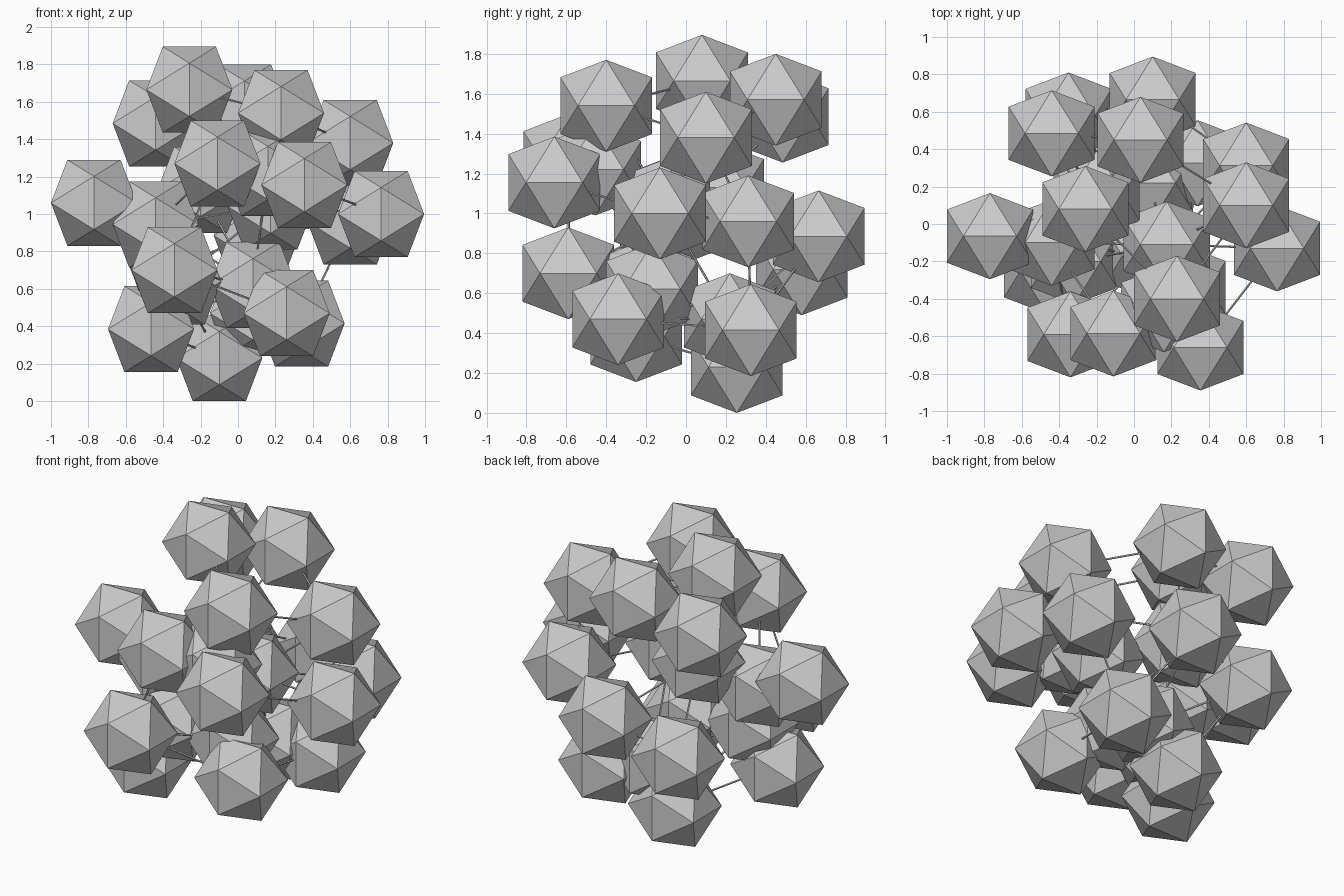
import bpy, bmesh
from mathutils import Vector
from itertools import combinations

if "Cube" in bpy.data.objects:
    bpy.data.objects.remove(bpy.data.objects["Cube"])

PHI = (1 + 5 ** 0.5) / 2
S = 0.23 / PHI

# ball centres: outer shell, then inner core
CENTRES = [
    (-.26, .08, 1.665), (.23, -.40, 1.54), (.60, .10, 1.38), (.765, -.13, 1.0),
    (.355, -.66, 1.155), (-.11, -.585, 1.27), (-.77, -.065, 1.06), (-.44, -.10, .945),
    (-.34, -.59, .70), (-.465, -.25, .385), (-.10, .255, .23), (.26, -.34, .47),
    (.34, .325, .415), (-.44, .485, 1.485), (.035, .45, 1.57), (.60, .312, .96),
    (.10, .665, .885), (-.35, .58, .72),
    (.175, -.11, 1.04), (.08, -.17, .62), (-.20, .16, 1.13), (.08, .22, .47),
    (-.32, -.20, .64), (.16, -.455, 1.22),
]
CENTRES = [Vector(c) for c in CENTRES]


def ball_mesh():
    # icosahedron with edges aligned to the axes
    bm = bmesh.new()
    for a in (-S, S):
        for b in (-S * PHI, S * PHI):
            for co in ((0, b, a), (a, 0, b), (b, a, 0)):
                bm.verts.new(co)
    bmesh.ops.convex_hull(bm, input=bm.verts[:])
    bmesh.ops.recalc_face_normals(bm, faces=bm.faces[:])
    me = bpy.data.meshes.new("ball")
    bm.to_mesh(me)
    bm.free()
    return me


def add_rod(a, b, radius=0.006):
    d = b - a
    bpy.ops.mesh.primitive_cylinder_add(vertices=5, radius=radius, depth=d.length,
                                        location=(a + b) / 2)
    rod = bpy.context.object
    rod.rotation_euler = d.to_track_quat('Z', 'Y').to_euler()
    rod.name = "rod"


# faceted balls
mesh = ball_mesh()
for c in CENTRES:
    ob = bpy.data.objects.new("ball", mesh)
    ob.location = c
    bpy.context.collection.objects.link(ob)

# thin rods between neighbouring balls
for a, b in combinations(CENTRES, 2):
    if 0.45 < (a - b).length < 0.71:
        add_rod(a, b)
